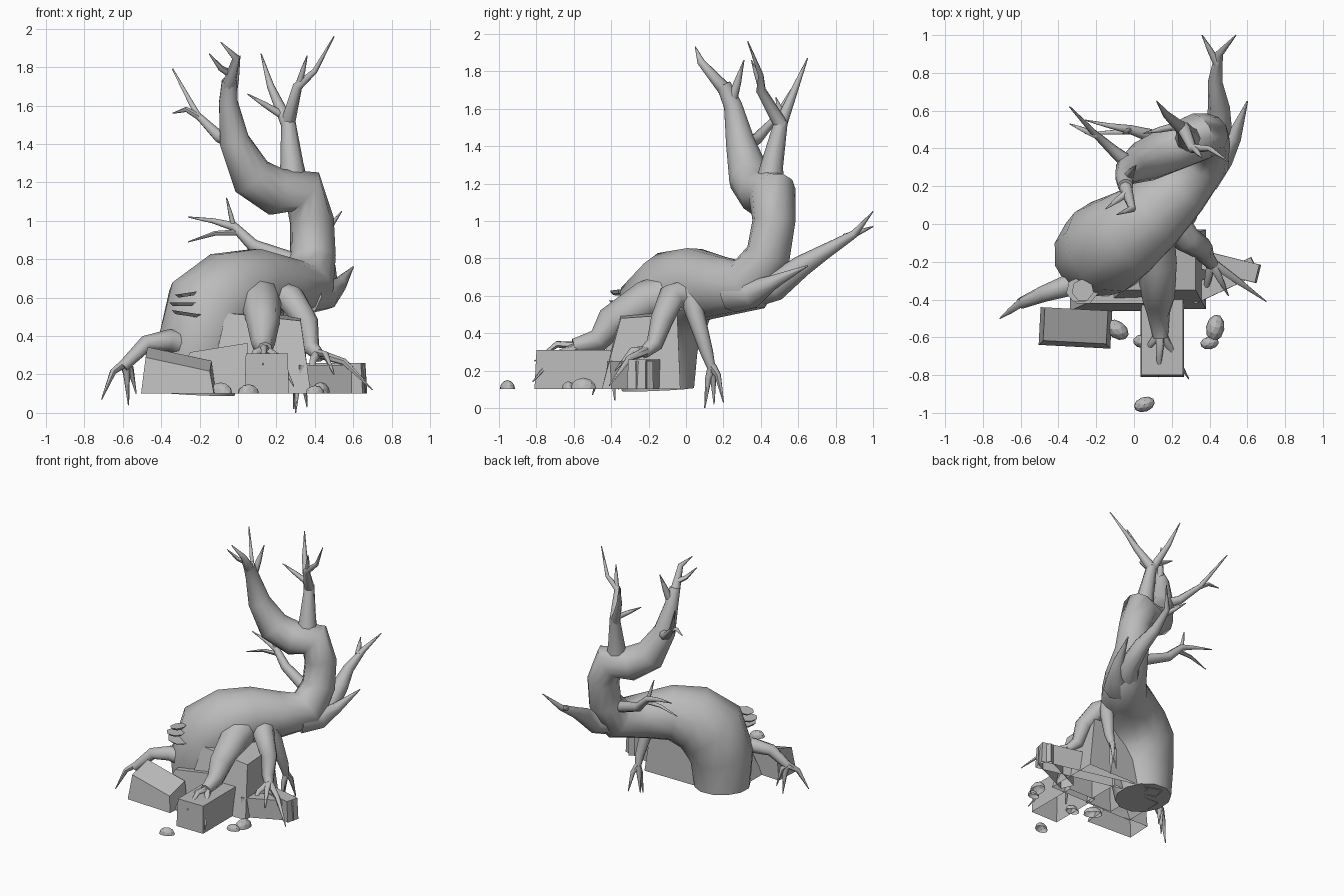
import bpy, bmesh, math
from mathutils import Vector, Matrix

cube = bpy.data.objects.get("Cube")
if cube:
    bpy.data.objects.remove(cube, do_unlink=True)

grey = bpy.data.materials.new("plain_grey")
grey.use_nodes = True
COLOR = (0.5, 0.5, 0.5, 1)
grey.diffuse_color = COLOR
grey.node_tree.nodes["Principled BSDF"].inputs["Base Color"].default_value = COLOR


def finish(name, bm, smooth=False):
    mesh = bpy.data.meshes.new(name)
    bm.to_mesh(mesh)
    bm.free()
    mesh.materials.append(grey)
    part = bpy.data.objects.new(name, mesh)
    bpy.context.collection.objects.link(part)
    if smooth:
        bpy.ops.object.select_all(action='DESELECT')
        part.select_set(True)
        bpy.context.view_layer.objects.active = part
        bpy.ops.object.shade_smooth_by_angle(angle=math.radians(60))


def tube(name, path, radii, sides):
    """Closed tube along the path with one radius for each point."""
    bm = bmesh.new()
    points = [Vector(p) for p in path]
    rings, side = [], None
    for i, point in enumerate(points):
        before = points[max(i - 1, 0)]
        after = points[min(i + 1, len(points) - 1)]
        along = Vector()
        for step in (point - before, after - point):
            along += step.normalized()
        along.normalize()
        side = along.orthogonal() if side is None else side - along * side.dot(along)
        side.normalize()
        up = along.cross(side)
        angles = [math.tau * k / sides for k in range(sides)]
        rings.append([bm.verts.new(point + radii[i] * (side * math.cos(a) + up * math.sin(a)))
                      for a in angles])
    for low, high in zip(rings, rings[1:]):
        for k in range(sides):
            n = (k + 1) % sides
            bm.faces.new((low[k], low[n], high[n], high[k]))
    bm.faces.new(rings[0])
    bm.faces.new(rings[-1])
    bmesh.ops.recalc_face_normals(bm, faces=bm.faces)
    finish(name, bm, smooth=True)


def limb(name, start, end, *path):
    """Limb that tapers evenly from the start radius to the end radius."""
    last = len(path) - 1
    radii = [start + (end - start) * i / last for i in range(len(path))]
    tube(name, path, radii, sides=8)


def twig(name, radius, start, tip, lift):
    """Pointed shoot from start to tip, its middle raised or lowered by lift."""
    start, tip = Vector(start), Vector(tip)
    middle = start.lerp(tip, 0.5) + Vector((0, 0, lift))
    tube(name, (start, middle, tip), (radius, radius * 0.7, 0.003), sides=6)


def toes(name, start, *tips):
    """Claw-like rootlets spreading from the end of a root."""
    for i, tip in enumerate(tips):
        twig(f"{name}_{i + 1}", 0.026, start, tip, 0.05)


def rock(name, centre, size, taper, turn=0, lean=(0, 0), slope=(0, 0)):
    """Faceted, open-bottomed block with a narrowed, shifted and sloping top."""
    bm = bmesh.new()
    bmesh.ops.create_cube(bm, size=1)
    bottom = [f for f in bm.faces if f.normal.z < -0.5]
    bmesh.ops.delete(bm, geom=bottom, context='FACES_ONLY')
    for v in bm.verts:
        if v.co.z > 0:
            v.co.z += slope[0] * v.co.x + slope[1] * v.co.y
            v.co.x = v.co.x * taper + lean[0]
            v.co.y = v.co.y * taper + lean[1]
        v.co.z += 0.5
    place = Matrix.Translation((*centre, GROUND)) @ Matrix.Rotation(math.radians(turn), 4, 'Z')
    bm.transform(place @ Matrix.Diagonal((*size, 1)))
    finish(name, bm)


def pebble(name, x, y, radius, turn):
    bm = bmesh.new()
    bmesh.ops.create_icosphere(bm, subdivisions=2, radius=radius)
    bmesh.ops.bisect_plane(bm, geom=bm.verts[:] + bm.edges[:] + bm.faces[:],
                           plane_co=(0, 0, 0), plane_no=(0, 0, -1), clear_outer=True)
    place = Matrix.Translation((x, y, GROUND)) @ Matrix.Rotation(math.radians(turn), 4, 'Z')
    bm.transform(place @ Matrix.Diagonal((1.1, 0.75, 0.95, 1)))
    finish(name, bm)


GROUND = 0.1

# Main trunk, rising from the ground, leaning back, then climbing
tube("trunk",
     [(-.21, -.15, GROUND), (-.2, -.16, .33), (-.14, -.12, .53), (-.03, -.05, .62), (.1, .05, .66),
      (.24, .18, .65), (.36, .34, .66), (.39, .44, .82), (.385, .47, 1), (.34, .46, 1.15),
      (.2, .4, 1.15), (.07, .34, 1.23), (-.02, .29, 1.42), (-.05, .25, 1.62), (-.045, .2, 1.73)],
     [.2, .23, .255, .235, .2, .165, .15, .12, .115, .13, .125, .115, .08, .05, .04], sides=12)

# Crown limbs and twigs
limb("crown_limb_front", .038, .003, (-.05, .21, 1.7), (-.01, .08, 1.85), (-.09, .05, 1.93))
twig("crown_twig_front", .022, (-.03, .17, 1.76), (-.15, .08, 1.87), -.02)
twig("crown_twig_rear", .03, (-.04, .24, 1.62), (.01, .31, 1.86), 0)
limb("left_crown_limb", .045, .004, (0, .3, 1.4), (-.1, .38, 1.44), (-.21, .48, 1.55), (-.34, .62, 1.79))
twig("left_crown_twig", .02, (-.2, .47, 1.54), (-.34, .53, 1.56), .03)
limb("second_limb", .085, .035, (.29, .44, 1.15), (.28, .46, 1.3), (.26, .51, 1.54))
limb("second_limb_right", .038, .003, (.26, .51, 1.51), (.31, .4, 1.7), (.4, .4, 1.78), (.5, .33, 1.96))
twig("second_limb_right_twig", .018, (.32, .4, 1.72), (.36, .35, 1.86), 0)
limb("second_limb_left", .036, .003, (.26, .5, 1.5), (.17, .58, 1.7), (.12, .65, 1.87))
twig("second_limb_left_twig", .022, (.23, .52, 1.55), (.05, .48, 1.66), 0)

# Side and rear branches off the lower bend
limb("side_branch", .045, .003, (.32, .4, .78), (.08, .47, .87), (-.02, .5, .97), (-.13, .52, 1), (-.26, .55, 1.02))
twig("side_twig_upper", .016, (-.02, .5, .96), (-.06, .48, 1.12), 0)
twig("side_twig_lower", .018, (.02, .49, .94), (-.26, .48, .89), .02)
limb("rear_branch", .095, .003, (.36, .35, .63), (.45, .48, .65), (.45, .62, .76),
     (.43, .75, .84), (.45, .9, .93), (.54, 1, 1.05))
twig("rear_branch_twig", .022, (.44, .85, .91), (.36, 1, .97), 0)
limb("rear_stump", .11, .004, (.36, .26, .62), (.46, .36, .61), (.53, .46, .67), (.6, .65, .76))

# Roots gripping the rocks
limb("left_root", .07, .03, (-.25, -.26, .34), (-.36, -.33, .38), (-.48, -.37, .36), (-.6, -.42, .24))
toes("left_root_toe", (-.59, -.41, .26), (-.71, -.5, .07), (-.57, -.38, .04), (-.53, -.36, .1))
limb("front_root", .13, .04, (.08, 0, .62), (.12, -.22, .57), (.13, -.4, .46), (.13, -.47, .36), (.14, -.6, .33))
toes("front_root_toe", (.14, -.57, .33), (.29, -.82, .14), (.13, -.81, .25), (.04, -.7, .2))
limb("right_root", .09, .03, (.18, .05, .61), (.28, -.08, .59), (.36, -.13, .47), (.38, -.17, .34), (.43, -.23, .29))
toes("right_root_toe", (.41, -.2, .31), (.7, -.41, .12), (.37, -.41, .13), (.5, -.38, .2))
limb("rear_root", .065, .02, (.25, .02, .62), (.29, .05, .5), (.32, .11, .3), (.32, .14, .2))
toes("rear_root_toe", (.32, .14, .22), (.3, .1, 0), (.36, .2, .03), (.29, .15, .02))

# Shelf fungi on the trunk
for i in range(3):
    bm = bmesh.new()
    radius = 0.06 + 0.01 * i
    place = Matrix.Translation((-.27 - .02 * (i % 2), -.35, .615 - .05 * i))
    bmesh.ops.create_cone(bm, cap_ends=True, segments=7, radius1=radius * 0.7, radius2=radius, depth=0.018,
                          matrix=place @ Matrix.Rotation(0.15 * (i - 1), 4, 'Y'))
    finish(f"shelf_fungus_{i + 1}", bm)

# Rocks and loose stones
rock("main_rock", (.11, -.24), (.54, .42, .41), .72, lean=(.04, .1), slope=(-.1, .05))
rock("rock_shoulder", (-.14, -.3), (.4, .32, .24), .75, lean=(.1, 0), slope=(.2, 0))
rock("front_block", (.15, -.6), (.23, .42, .21), .95)
rock("left_boulder", (-.31, -.55), (.38, .2, .18), .88, turn=-3, lean=(0, .06), slope=(-.4, .3))
rock("back_slab", (.2, -.15), (.95, .1, .16), .98, turn=-14)
rock("right_ledge", (.47, -.3), (.38, .1, .15), .98, turn=25)
pebble("stone_far_front", .055, -.955, .052, 20)
pebble("stone_left", -.09, -.56, .062, -35)
pebble("stone_right", .43, -.55, .065, 80)
pebble("stone_right_small", .4, -.63, .045, 10)
pebble("stone_middle", .05, -.62, .05, 0)
